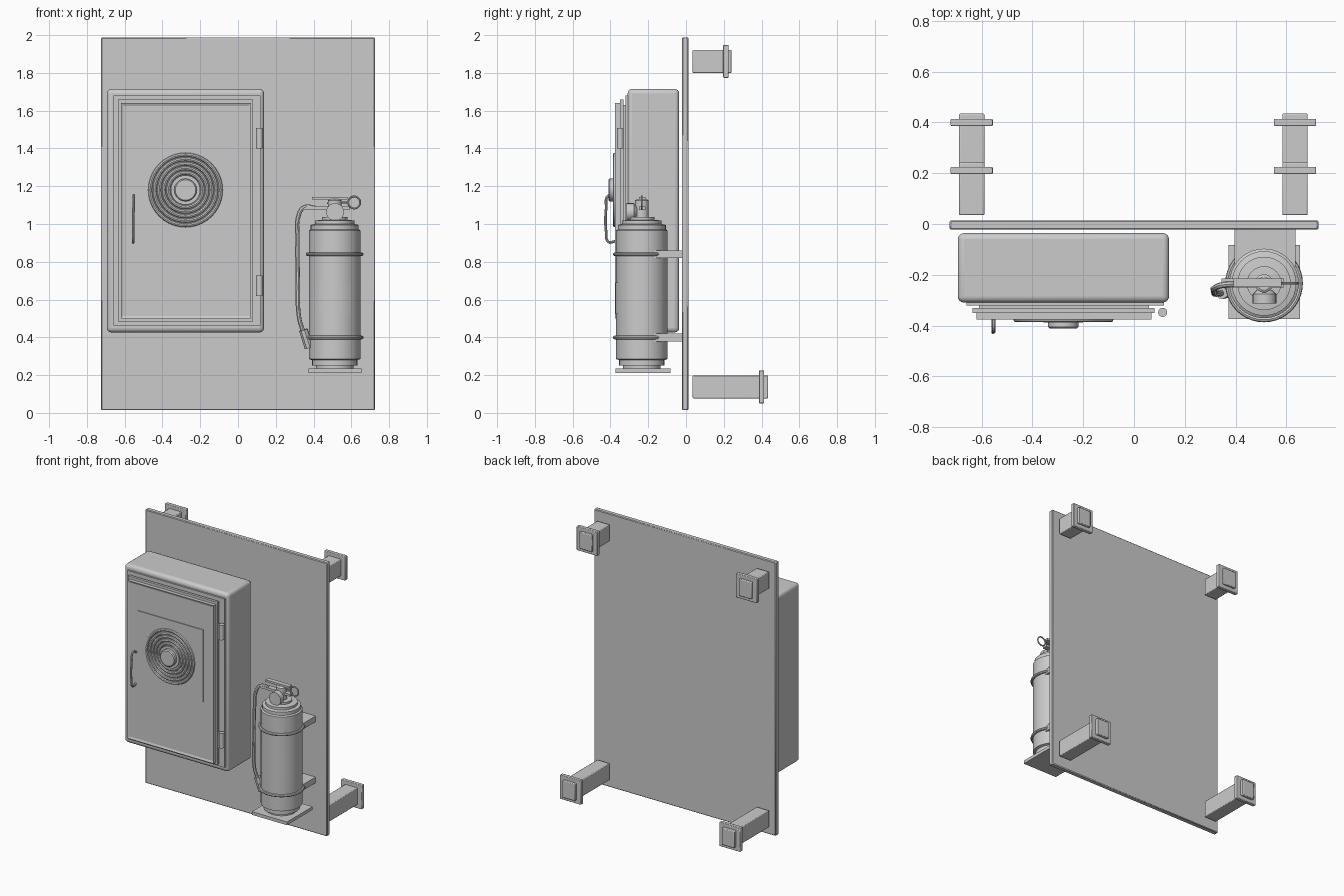
import bpy, bmesh, math
from mathutils import Vector

if "Cube" in bpy.data.objects:
    bpy.data.objects.remove(bpy.data.objects["Cube"])

grey = bpy.data.materials.new("plain grey")
grey.diffuse_color = (0.6, 0.6, 0.6, 1)
grey.use_nodes = True
grey.node_tree.nodes["Principled BSDF"].inputs["Base Color"].default_value = grey.diffuse_color


def finish(name, bm, smooth=False, bevel=0, segments=2):
    bmesh.ops.recalc_face_normals(bm, faces=bm.faces)
    me = bpy.data.meshes.new(name)
    bm.to_mesh(me)
    bm.free()
    me.materials.append(grey)
    ob = bpy.data.objects.new(name, me)
    bpy.context.collection.objects.link(ob)
    if bevel:
        mod = ob.modifiers.new("rounded edges", 'BEVEL')
        mod.width, mod.segments = bevel, segments
    if smooth:
        bpy.ops.object.select_all(action='DESELECT')
        ob.select_set(True)
        bpy.context.view_layer.objects.active = ob
        bpy.ops.object.shade_smooth_by_angle(angle=math.radians(35))
    return ob


def box(name, x, y, z, bevel=0, segments=2, recess=None):
    """Box from ranges; recess = (border, depth) sinks the front face."""
    bm = bmesh.new()
    bmesh.ops.create_cube(bm, size=1)
    for v in bm.verts:
        v.co = [(r[0] + r[1]) / 2 + c * (r[1] - r[0]) for c, r in zip(v.co, (x, y, z))]
    if recess:
        bm.normal_update()
        front = min(bm.faces, key=lambda f: f.calc_center_median().y)
        bmesh.ops.inset_region(bm, faces=[front], thickness=recess[0])
        bmesh.ops.translate(bm, verts=front.verts, vec=(0, recess[1], 0))
    return finish(name, bm, bevel > 0, bevel, segments)


def lathe(name, profile, centre, axis='Z', sides=32):
    """Turned solid from (radius, distance) pairs, capped at both ends."""
    bm = bmesh.new()
    rings = []
    for r, h in profile:
        ring = []
        for i in range(sides):
            a = 2 * math.pi * i / sides
            c, s = r * math.cos(a), r * math.sin(a)
            p = (c, s, h) if axis == 'Z' else (c, h, s)
            ring.append(bm.verts.new(Vector(centre) + Vector(p)))
        rings.append(ring)
    for a, b in zip(rings, rings[1:]):
        for i in range(sides):
            j = (i + 1) % sides
            bm.faces.new((a[i], a[j], b[j], b[i]))
    bm.faces.new(rings[0])
    bm.faces.new(rings[-1])
    return finish(name, bm, True)


def torus(name, centre, major, minor, axis='Z', sides=40, tube=8):
    bm = bmesh.new()
    grid = []
    for i in range(sides):
        a = 2 * math.pi * i / sides
        row = []
        for k in range(tube):
            b = 2 * math.pi * k / tube
            r, h = major + minor * math.cos(b), minor * math.sin(b)
            c, s = r * math.cos(a), r * math.sin(a)
            p = (c, s, h) if axis == 'Z' else (c, h, s)
            row.append(bm.verts.new(Vector(centre) + Vector(p)))
        grid.append(row)
    for i in range(sides):
        n = (i + 1) % sides
        for k in range(tube):
            m = (k + 1) % tube
            bm.faces.new((grid[i][k], grid[n][k], grid[n][m], grid[i][m]))
    return finish(name, bm, True)


def pipe(name, points, radius, curved=True):
    """Round tube along a path, converted to a mesh."""
    cu = bpy.data.curves.new(name, 'CURVE')
    cu.dimensions = '3D'
    cu.bevel_depth, cu.bevel_resolution, cu.use_fill_caps = radius, 2, True
    cu.resolution_u = 5
    sp = cu.splines.new('BEZIER' if curved else 'POLY')
    pts = sp.bezier_points if curved else sp.points
    pts.add(len(points) - 1)
    for q, p in zip(pts, points):
        if curved:
            q.co = p
            q.handle_left_type = q.handle_right_type = 'AUTO'
        else:
            q.co = (*p, 1)
    cu.materials.append(grey)
    ob = bpy.data.objects.new(name, cu)
    bpy.context.collection.objects.link(ob)
    bpy.ops.object.select_all(action='DESELECT')
    ob.select_set(True)
    bpy.context.view_layer.objects.active = ob
    bpy.ops.object.convert(target='MESH')
    bpy.ops.object.shade_smooth_by_angle(angle=math.radians(35))


# Back board and its four mounting posts
box("back_board", (-0.726, 0.726), (-0.022, 0.014), (0.014, 1.988), 0.005, 1)
for side, cx in (("left", -0.639), ("right", 0.634)):
    for level, cz, end, fy in (("upper", 1.861, 0.242, 0.197), ("lower", 0.138, 0.435, 0.386)):
        box(f"{level}_{side}_post", (cx - 0.05, cx + 0.05), (0.035, end),
            (cz - 0.061, cz + 0.061), 0.005)
        box(f"{level}_{side}_flange", (cx - 0.083, cx + 0.083), (fy, fy + 0.028),
            (cz - 0.087, cz + 0.087), 0.004)

# Hose cabinet with stepped door
box("cabinet_body", (-0.694, 0.138), (-0.309, -0.036), (0.426, 1.715), 0.024, 4)
box("cabinet_rim", (-0.66, 0.118), (-0.32, -0.3), (0.463, 1.68))
box("door_core", (-0.61, 0.06), (-0.335, -0.315), (0.51, 1.63))
box("door_back_frame", (-0.635, 0.08), (-0.35, -0.331), (0.484, 1.658))
box("door_front", (-0.62, 0.069), (-0.376, -0.35), (0.5, 1.64), recess=(0.02, 0.006))
box("square_plate", (-0.537, -0.016), (-0.376, -0.368), (0.921, 1.442))

# Hinges and door pull
for name, z in (("upper_hinge", 1.40), ("lower_hinge", 0.62)):
    lathe(name, ((0.018, 0), (0.018, 0.107)), (0.113, -0.348, z), sides=16)
pipe("door_pull", [(-0.552, -0.372, 1.14), (-0.552, -0.41, 1.15), (-0.553, -0.423, 1.08),
                   (-0.555, -0.426, 1.02), (-0.555, -0.423, 0.96), (-0.555, -0.41, 0.905),
                   (-0.555, -0.372, 0.91)], 0.007)

# Coiled hose reel emblem on the door
for i in range(5):
    torus(f"hose_coil_{i + 1}", (-0.278, -0.376, 1.18), 0.187 - 0.024 * i, 0.0105, 'Y')
lathe("reel_hub", ((0.078, -0.372), (0.078, -0.387), (0.06, -0.387),
                   (0.06, -0.405), (0.054, -0.411)), (-0.278, 0, 1.18), 'Y')

# Extinguisher shelf, clamp arms and straps
ex, ey = 0.512, -0.234
box("shelf", (0.372, 0.653), (-0.374, -0.082), (0.212, 0.235))
for name, z in (("upper", 0.84), ("lower", 0.399)):
    box(f"{name}_clamp_arm", (0.395, 0.635), (-0.17, -0.02), (z - 0.021, z + 0.021))
    torus(f"{name}_strap", (ex, ey, z), 0.143, 0.01)

# Extinguisher bottle with stepped foot and shoulder
lathe("bottle", ((0.1, 0.235), (0.1, 0.252), (0.12, 0.252), (0.12, 0.28),
                 (0.137, 0.285), (0.137, 0.965), (0.127, 0.972), (0.127, 0.995),
                 (0.105, 1.0), (0.105, 1.018), (0.068, 1.022), (0.068, 1.036),
                 (0.036, 1.038), (0.036, 1.125), (0.026, 1.132)), (ex, ey, 0))

# Label wrapped on the bottle front
bm = bmesh.new()
rows = []
for i in range(13):
    a = math.radians(-90 - 37 + 74 * i / 12)
    rows.append([bm.verts.new((ex + 0.140 * math.cos(a), ey + 0.140 * math.sin(a), z))
                 for z in (0.524, 0.69)])
for a, b in zip(rows, rows[1:]):
    bm.faces.new((a[0], b[0], b[1], a[1]))
finish("label", bm, True)

# Valve head: gauge, levers, safety ring
lathe("gauge", ((0.03, -0.26), (0.042, -0.272), (0.047, -0.276), (0.047, -0.314)),
      (0.514, 0, 1.063), 'Y', 20)
box("lower_lever", (0.345, 0.59), (-0.25, -0.214), (1.075, 1.092))
box("upper_lever", (0.392, 0.58), (-0.248, -0.214), (1.13, 1.144))
pipe("safety_pin", [(0.47, ey, 1.11), (0.585, ey, 1.114)], 0.005, False)
torus("safety_ring", (0.615, ey, 1.114), 0.032, 0.005, 'Y', 20)

# Discharge hose and nozzle
pipe("discharge_hose", [(0.41, -0.236, 1.085), (0.35, -0.24, 1.088), (0.322, -0.25, 1.05),
                        (0.315, -0.262, 0.92), (0.317, -0.27, 0.7), (0.324, -0.275, 0.5),
                        (0.345, -0.272, 0.43)], 0.012)
pipe("nozzle", [(0.346, -0.272, 0.44), (0.376, -0.265, 0.345)], 0.024, False)
